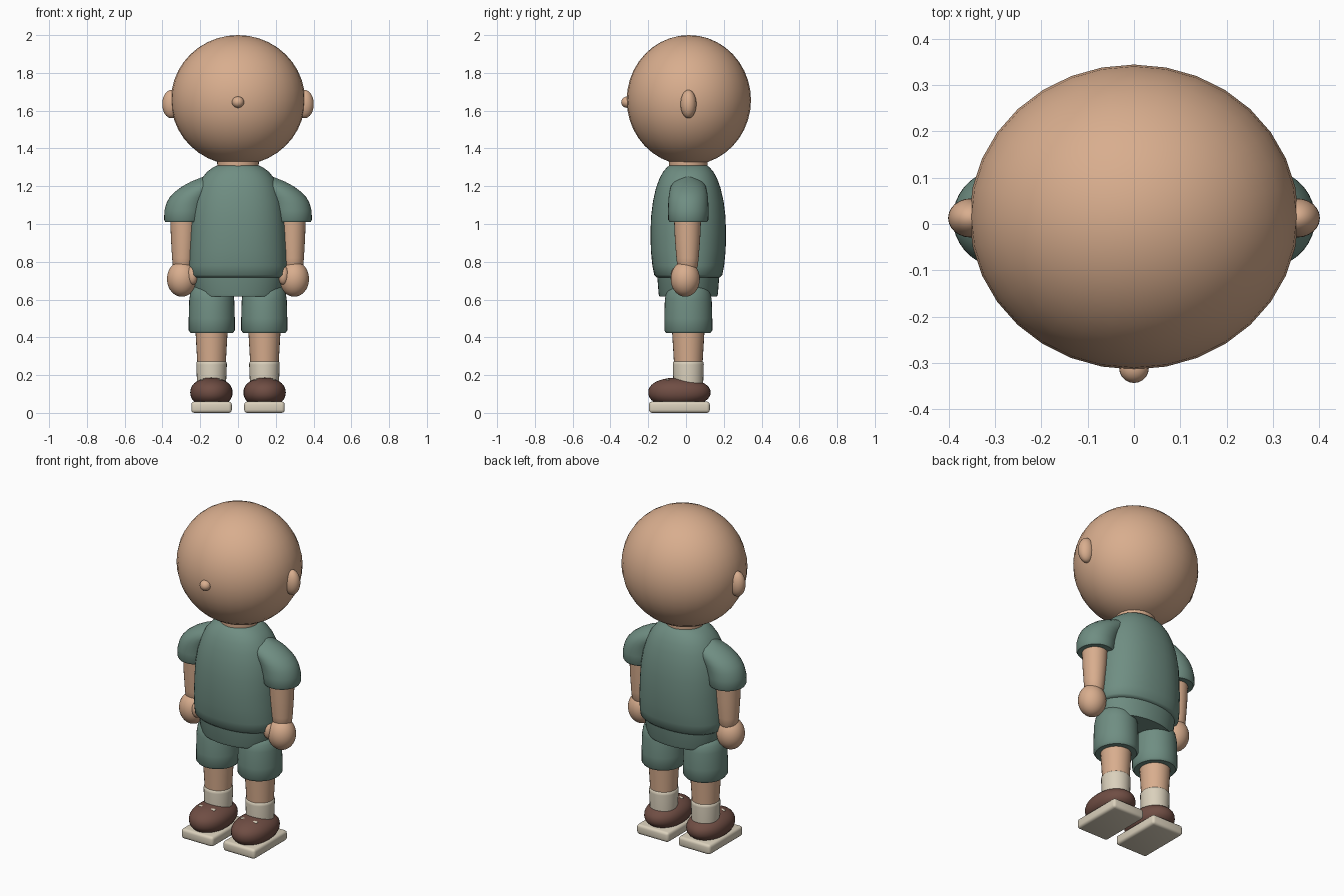
import bpy, bmesh
from math import sin, cos, pi, radians, copysign


def material(name, rgb):
    m = bpy.data.materials.new(name)
    m.diffuse_color = (*rgb, 1)
    return m


SKIN = material("skin", (0.69, 0.42, 0.27))
CLOTH = material("green_cloth", (0.16, 0.27, 0.225))
SOCK = material("cream", (0.70, 0.63, 0.50))
SHOE = material("brown_leather", (0.16, 0.075, 0.057))


def finish(name, bm, mat, smooth=True):
    bmesh.ops.recalc_face_normals(bm, faces=bm.faces)
    me = bpy.data.meshes.new(name)
    bm.to_mesh(me)
    bm.free()
    ob = bpy.data.objects.new(name, me)
    bpy.context.collection.objects.link(ob)
    me.materials.append(mat)
    if smooth:
        bpy.ops.object.select_all(action='DESELECT')
        ob.select_set(True)
        bpy.context.view_layer.objects.active = ob
        bpy.ops.object.shade_smooth_by_angle(angle=radians(50))
    return ob


def ball(name, centre, radii, mat, seg=32, shape=None):
    bm = bmesh.new()
    bmesh.ops.create_uvsphere(bm, u_segments=seg, v_segments=seg // 2 + 4, radius=1)
    for v in bm.verts:
        if shape:
            v.co = shape(v.co)
        v.co = [c + r * p for c, r, p in zip(centre, radii, v.co)]
    return finish(name, bm, mat)


def loft(name, rows, mat, power=2.0, seg=36):
    """Skin of stacked rounded sections, rows of (z, rx, ry, cx, cy)."""
    bm = bmesh.new()
    rings = []
    for z, rx, ry, cx, cy in rows:
        ring = []
        for i in range(seg):
            c, s = cos(2 * pi * i / seg), sin(2 * pi * i / seg)
            x = copysign(abs(c) ** (2 / power), c)
            y = copysign(abs(s) ** (2 / power), s)
            ring.append(bm.verts.new((cx + rx * x, cy + ry * y, z)))
        rings.append(ring)
    for a, b in zip(rings, rings[1:]):
        for i in range(seg):
            j = (i + 1) % seg
            bm.faces.new((a[i], a[j], b[j], b[i]))
    bm.faces.new(rings[0])
    bm.faces.new(rings[-1])
    return finish(name, bm, mat)


def box(name, centre, size, mat, bevel):
    bm = bmesh.new()
    bmesh.ops.create_cube(bm, size=1)
    for v in bm.verts:
        v.co = [c + r * p for c, r, p in zip(centre, size, v.co)]
    bmesh.ops.bevel(bm, geom=bm.edges[:], offset=bevel, segments=3,
                    profile=0.5, affect='EDGES')
    return finish(name, bm, mat)


def shoe_shape(p):
    # Fuller ends, lower at the heel
    q = p.copy()
    q.y = copysign(abs(p.y) ** 0.88, p.y)
    q.z = copysign(abs(p.z) ** 0.9, p.z)
    q.z *= 1.0 - 0.1 * max(0, p.y)
    return q


# Head
ball("head", (0, 0.015, 1.656), (0.355, 0.329, 0.344), SKIN)
ball("nose", (0, -0.311, 1.645), (0.032, 0.032, 0.03), SKIN, 20)
loft("neck", [(1.22, 0.105, 0.1, 0, 0.012), (1.36, 0.112, 0.104, 0, 0.012)], SKIN)

# Shirt body and hips
loft("shirt", [
    (0.718, 0.245, 0.168, 0, 0.012), (0.73, 0.26, 0.18, 0, 0.012),
    (0.78, 0.262, 0.19, 0, 0.012), (0.86, 0.26, 0.198, 0, 0.012),
    (0.95, 0.256, 0.2, 0, 0.012), (1.04, 0.25, 0.197, 0, 0.012),
    (1.12, 0.237, 0.187, 0, 0.012), (1.19, 0.217, 0.171, 0, 0.012),
    (1.24, 0.193, 0.153, 0, 0.012), (1.275, 0.165, 0.134, 0, 0.012),
    (1.3, 0.132, 0.113, 0, 0.012), (1.31, 0.11, 0.1, 0, 0.012)], CLOTH, 2.25, 40)
loft("hips", [
    (0.615, 0.222, 0.152, 0, 0.012), (0.63, 0.23, 0.157, 0, 0.012),
    (0.76, 0.248, 0.167, 0, 0.012)], CLOTH, 2.1, 40)

# Paired parts
for side, s in (("left", 1), ("right", -1)):
    def sides(rows, cy=0.012):
        return [(z, rx, ry, s * cx, cy) for z, rx, ry, cx in rows]

    # Ear
    ball(side + "_ear", (s * 0.353, 0.013, 1.635), (0.048, 0.042, 0.075), SKIN, 24)

    # Sleeve, forearm, hand
    loft(side + "_sleeve", sides([
        (1.01, 0.098, 0.099, 0.287), (1.022, 0.106, 0.106, 0.285),
        (1.07, 0.108, 0.107, 0.282), (1.11, 0.11, 0.106, 0.269),
        (1.14, 0.11, 0.104, 0.253), (1.17, 0.11, 0.1, 0.225),
        (1.2, 0.11, 0.092, 0.184), (1.225, 0.11, 0.078, 0.138),
        (1.245, 0.1, 0.055, 0.098), (1.26, 0.08, 0.015, 0.08)]), CLOTH)
    loft(side + "_arm", sides([
        (0.755, 0.04, 0.042, 0.292), (0.775, 0.053, 0.054, 0.292),
        (0.82, 0.058, 0.059, 0.291), (0.92, 0.066, 0.067, 0.289),
        (1.06, 0.073, 0.073, 0.287)], 0.008), SKIN, 2.0, 28)
    ball(side + "_hand", (s * 0.297, -0.004, 0.709), (0.079, 0.077, 0.094), SKIN)
    ball(side + "_thumb", (s * 0.24, -0.045, 0.728), (0.03, 0.034, 0.05), SKIN, 20)

    # Shorts leg, shin, sock
    loft(side + "_shorts_leg", sides([
        (0.423, 0.112, 0.117, 0.139), (0.436, 0.122, 0.127, 0.139),
        (0.5, 0.122, 0.127, 0.139), (0.6, 0.119, 0.124, 0.139),
        (0.64, 0.113, 0.116, 0.139), (0.67, 0.095, 0.098, 0.139),
        (0.69, 0.06, 0.06, 0.139)]), CLOTH)
    loft(side + "_shin", sides([
        (0.22, 0.073, 0.073, 0.14), (0.5, 0.089, 0.09, 0.14)]), SKIN, 2.0, 28)
    loft(side + "_sock", sides([
        (0.1, 0.076, 0.078, 0.14), (0.16, 0.077, 0.079, 0.14),
        (0.255, 0.081, 0.082, 0.14), (0.268, 0.08, 0.081, 0.14),
        (0.274, 0.074, 0.075, 0.14)]), SOCK, 2.0, 28)

    # Shoe, lace and sole
    ball(side + "_shoe", (s * 0.141, -0.035, 0.108), (0.112, 0.165, 0.079),
         SHOE, 32, shoe_shape)
    box(side + "_lace", (s * 0.141, -0.095, 0.171), (0.11, 0.02, 0.018), SOCK, 0.006)
    box(side + "_sole", (s * 0.14, -0.035, 0.03), (0.214, 0.322, 0.06), SOCK, 0.016)
